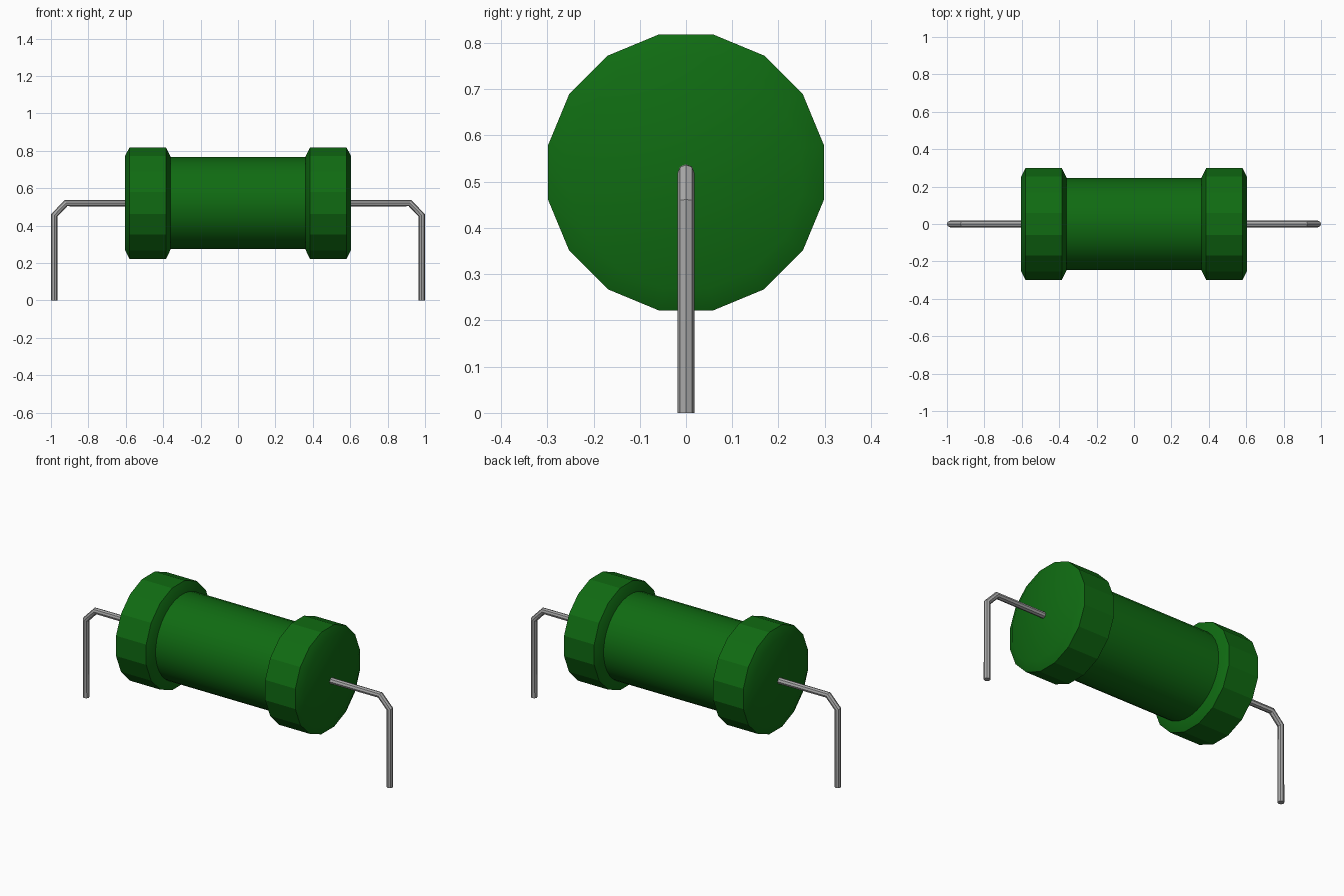
import bpy, bmesh, math
from mathutils import Vector

if "Cube" in bpy.data.objects:
    bpy.data.objects.remove(bpy.data.objects["Cube"], do_unlink=True)

AXIS_Z = 0.52


def material(name, rgb):
    m = bpy.data.materials.new(name)
    m.use_nodes = True
    m.diffuse_color = (*rgb, 1)
    m.node_tree.nodes["Principled BSDF"].inputs["Base Color"].default_value = (*rgb, 1)
    return m


green = material("green coating", (0.005, 0.147, 0.006))
metal = material("grey metal", (0.40, 0.40, 0.40))


def lathe_x(name, profile, sides, mat):
    """Closed solid turned about the long axis from (x, radius) points."""
    bm = bmesh.new()
    rings = []
    for x, r in profile:
        angles = [2 * math.pi * (i + 0.5) / sides for i in range(sides)]
        rings.append([bm.verts.new((x, r * math.cos(a), AXIS_Z + r * math.sin(a))) for a in angles])
    for a, b in zip(rings, rings[1:]):
        for i in range(sides):
            j = (i + 1) % sides
            bm.faces.new((a[i], a[j], b[j], b[i]))
    bm.faces.new(rings[0])
    bm.faces.new(rings[-1])
    bmesh.ops.recalc_face_normals(bm, faces=bm.faces)
    mesh = bpy.data.meshes.new(name)
    bm.to_mesh(mesh)
    bm.free()
    mesh.materials.append(mat)
    ob = bpy.data.objects.new(name, mesh)
    bpy.context.collection.objects.link(ob)
    return ob


def smooth(ob, degrees):
    bpy.ops.object.select_all(action='DESELECT')
    ob.select_set(True)
    bpy.context.view_layer.objects.active = ob
    bpy.ops.object.shade_smooth_by_angle(angle=math.radians(degrees))


# Smooth central barrel
body = lathe_x("body", [(-0.40, 0.247), (0.40, 0.247)], 32, green)
smooth(body, 40)

for side, s in (("left", 1), ("right", -1)):
    # Faceted end cap, chamfered on both rims
    cap = lathe_x(side + "_cap", [(s * 0.36, 0.252), (s * 0.385, 0.304),
                                  (s * 0.58, 0.304), (s * 0.605, 0.255)], 16, green)
    # Rounded end: chamfer blends into the flat disc, side facets stay flat
    smooth(cap, 30)
    for p in cap.data.polygons:
        if abs(p.normal.x) < 0.1:
            p.use_smooth = False

    # Bent wire lead
    curve = bpy.data.curves.new(side + "_lead", 'CURVE')
    curve.dimensions = '3D'
    curve.bevel_depth = 0.018
    curve.bevel_resolution = 2
    curve.use_fill_caps = True
    path = [(0.58, AXIS_Z), (0.92, AXIS_Z), (0.982, 0.455), (0.982, 0.0)]
    spline = curve.splines.new('POLY')
    spline.points.add(len(path) - 1)
    for point, (x, z) in zip(spline.points, path):
        point.co = (s * x, 0, z, 1)
    curve.materials.append(metal)
    lead = bpy.data.objects.new(side + "_lead", curve)
    bpy.context.collection.objects.link(lead)
    bpy.ops.object.select_all(action='DESELECT')
    lead.select_set(True)
    bpy.context.view_layer.objects.active = lead
    bpy.ops.object.convert(target='MESH')
    smooth(bpy.context.view_layer.objects.active, 30)
